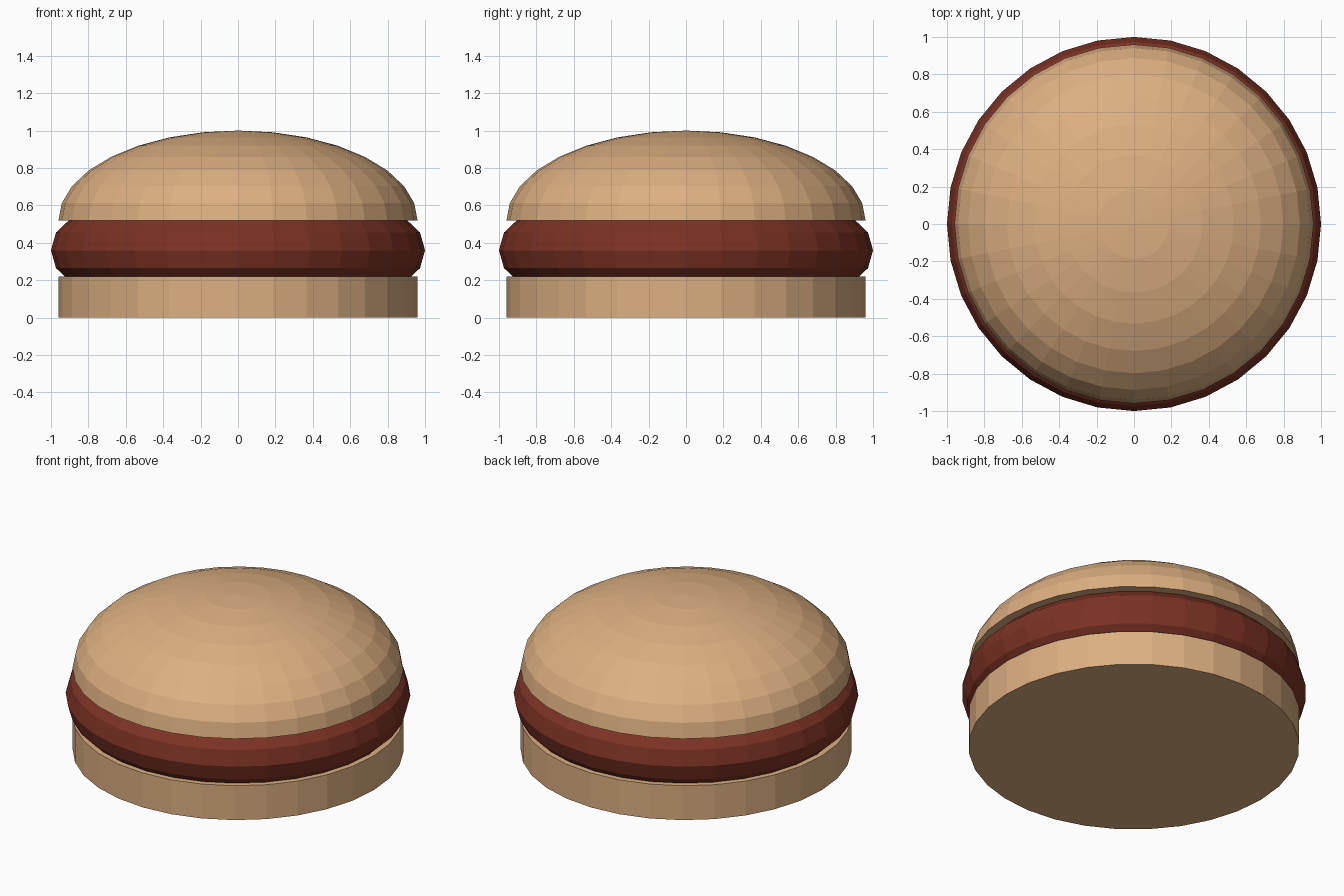
import bpy
import bmesh
from math import sin, cos, pi

if "Cube" in bpy.data.objects:
    bpy.data.objects.remove(bpy.data.objects["Cube"])

SIDES = 32
BUN_R = 0.96


def make_material(name, color):
    mat = bpy.data.materials.new(name)
    mat.diffuse_color = (*color, 1)
    mat.use_nodes = True
    mat.node_tree.nodes["Principled BSDF"].inputs["Base Color"].default_value = mat.diffuse_color
    return mat


def lathe(name, profile, mat, closed=False):
    """Revolve an (r, z) profile around z with flat facets."""
    bm = bmesh.new()
    verts = [bm.verts.new((r, 0, z)) for r, z in profile]
    edges = [bm.edges.new(pair) for pair in zip(verts, verts[1:])]
    if closed:
        edges.append(bm.edges.new((verts[-1], verts[0])))
    bmesh.ops.spin(bm, geom=verts + edges, cent=(0, 0, 0), axis=(0, 0, 1),
                   angle=2 * pi, steps=SIDES, use_duplicate=False)
    bmesh.ops.remove_doubles(bm, verts=bm.verts[:], dist=1e-4)
    bmesh.ops.recalc_face_normals(bm, faces=bm.faces[:])
    mesh = bpy.data.meshes.new(name)
    bm.to_mesh(mesh)
    bm.free()
    mesh.materials.append(mat)
    obj = bpy.data.objects.new(name, mesh)
    bpy.context.collection.objects.link(obj)
    return obj


bread = make_material("bread", (0.72, 0.43, 0.22))
meat = make_material("meat", (0.20, 0.032, 0.017))

# Bottom bun: plain disc
lathe("bottom_bun", [(0, 0), (BUN_R, 0), (BUN_R, 0.22), (0, 0.22)], bread)

# Patty: rounded ring bulging out between the buns
ring = [(0.8 + 0.2 * cos(i * pi / 6), 0.36 + 0.19 * sin(i * pi / 6))
        for i in range(12)]
lathe("patty", ring, meat, closed=True)

# Top bun: half of a flattened sphere with a closed underside
dome = [(BUN_R * cos(i * pi / 16), 0.52 + 0.48 * sin(i * pi / 16))
        for i in range(8)]
lathe("top_bun", [(0, 0.52)] + dome + [(0, 1.0)], bread)
